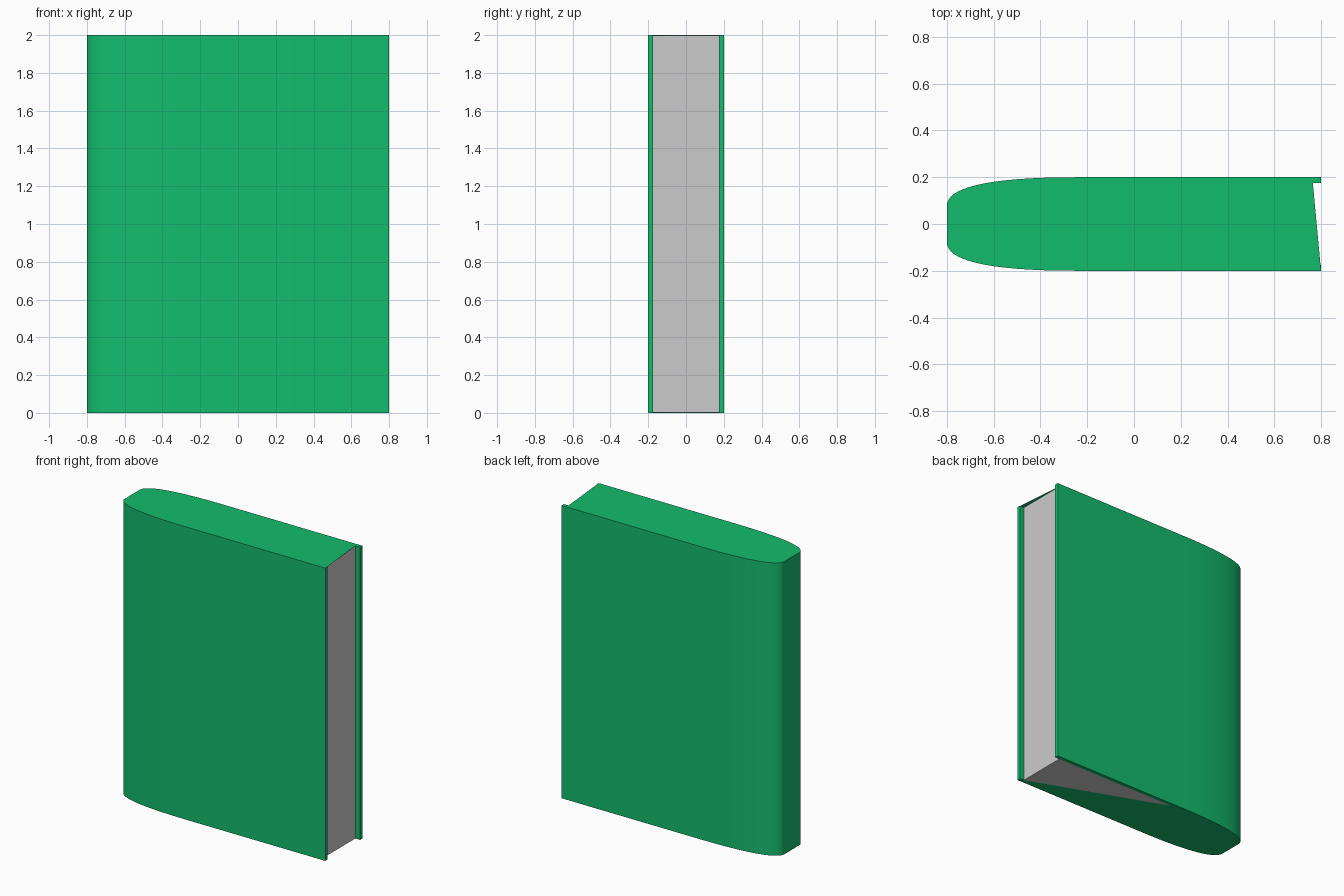
import bpy, bmesh

if "Cube" in bpy.data.objects:
    bpy.data.objects.remove(bpy.data.objects["Cube"])

H = 2.0      # book height
X = 0.8      # half width
T = 0.025    # cover thickness
PAGE_X = 0.765


def bezier(p0, p1, p2, p3, n):
    pts = []
    for i in range(n + 1):
        t = i / n
        s = 1 - t
        pts.append(tuple(s**3 * a + 3 * s * s * t * b + 3 * s * t * t * c + t**3 * d
                         for a, b, c, d in zip(p0, p1, p2, p3)))
    return pts


def spine(inset):
    """Rounded spine outline, from the back board round to the front board."""
    x, y = -X + inset, 0.2 - inset
    half = bezier((-0.25, y), (-0.65, y), (x, 0.15 - inset * 0.5), (x, 0.08), 16)
    return half + [(px, -py) for px, py in reversed(half)]


def walls(bm, outline, z0, z1):
    lo = [bm.verts.new((x, y, z0)) for x, y in outline]
    hi = [bm.verts.new((x, y, z1)) for x, y in outline]
    n = len(outline)
    for i in range(n):
        j = (i + 1) % n
        bm.faces.new((lo[i], lo[j], hi[j], hi[i]))


def cap(bm, outline, z, up):
    pts = outline if up else list(reversed(outline))
    bm.faces.new([bm.verts.new((x, y, z)) for x, y in pts])


def finish(name, bm, colour=None):
    mesh = bpy.data.meshes.new(name)
    bm.to_mesh(mesh)
    bm.free()
    ob = bpy.data.objects.new(name, mesh)
    bpy.context.collection.objects.link(ob)
    if colour:
        mat = bpy.data.materials.new(name + "_colour")
        mat.diffuse_color = colour
        mat.use_nodes = True
        mat.node_tree.nodes["Principled BSDF"].inputs["Base Color"].default_value = mat.diffuse_color
        mesh.materials.append(mat)
    bpy.ops.object.select_all(action='DESELECT')
    ob.select_set(True)
    bpy.context.view_layer.objects.active = ob
    bpy.ops.object.shade_smooth_by_angle(angle=0.5)
    return ob


outer = [(X, 0.2)] + spine(0) + [(X, -0.2)]
inner = [(X, 0.2 - T)] + spine(T) + [(X, -0.2 + T)]

# Cover: wrapped boards and spine, with end caps that lie over the page block
bm = bmesh.new()
walls(bm, outer + inner[::-1], 0, H)
cap(bm, outer + [(PAGE_X, 0.2 - T), (X, 0.2 - T)], H, True)
cap(bm, outer + [(X, -0.2 + T), (PAGE_X, -0.2 + T), (-0.16, 0.2 - T), (X, 0.2 - T)], 0, False)
finish("book_cover", bm, (0.007, 0.50, 0.155, 1))

# Page block, just inside the end caps
e = 0.001
pages = [(PAGE_X, 0.2 - T - e)] + spine(T + e) + [(PAGE_X, -0.2 + T + e)]
bm = bmesh.new()
walls(bm, pages, e, H - e)
cap(bm, pages, H - e, True)
cap(bm, pages, e, False)
finish("page_block", bm)
